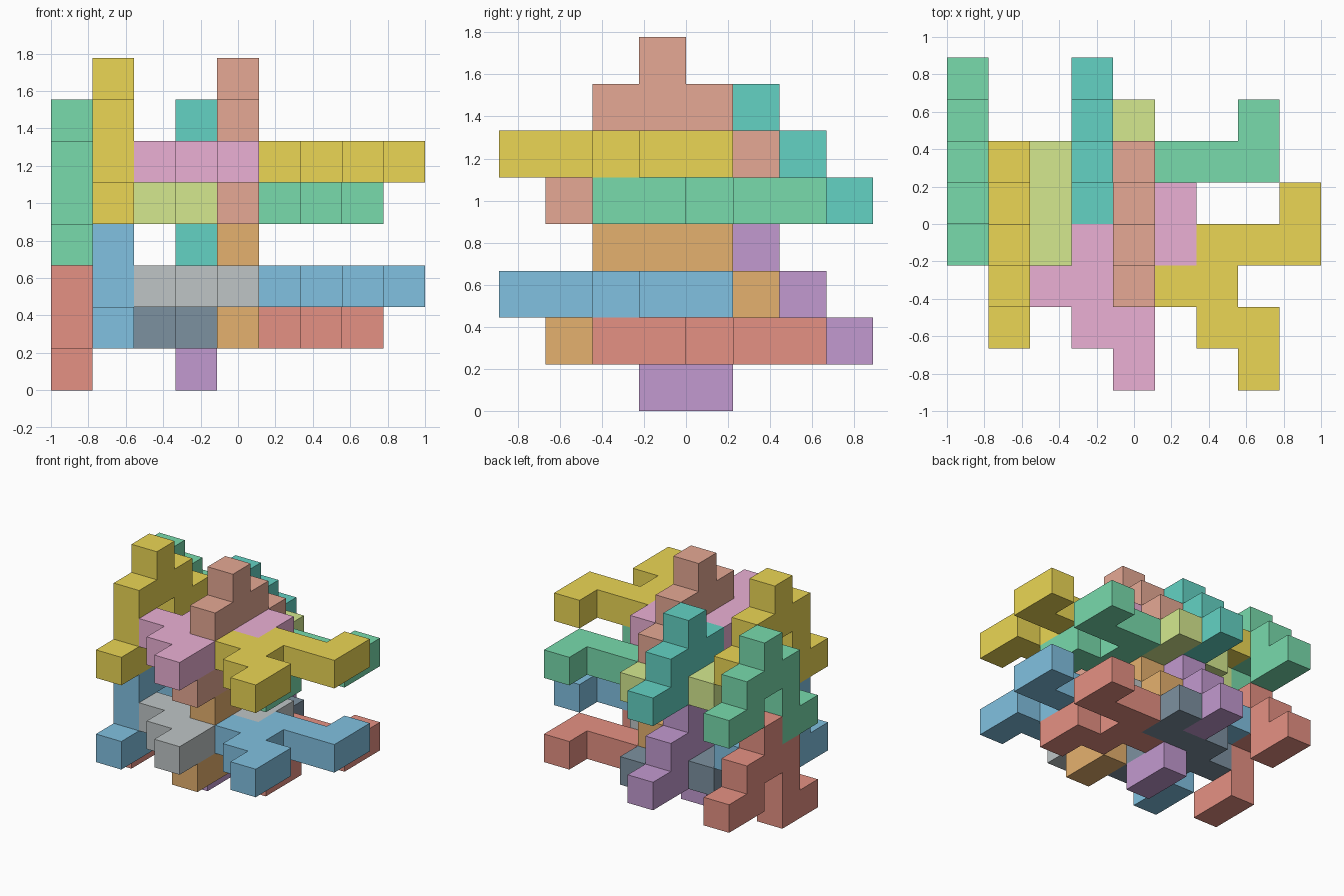
import bpy
import bmesh

if "Cube" in bpy.data.objects:
    bpy.data.objects.remove(bpy.data.objects["Cube"])

S = 2 / 9  # edge length of one cell

# Outline of the nine-cell hooked tile that every piece shares
TILE = [(0, 0), (2, 0), (2, 2), (3, 2), (3, 1), (5, 1), (5, 2), (4, 2),
        (4, 3), (3, 3), (3, 4), (2, 4), (2, 3), (1, 3), (1, 1), (0, 1)]

COLOURS = {
    "gold": "D4AC17", "green": "30B46A", "teal": "20A58C", "salmon": "CA654C",
    "lime": "A9D046", "pink": "D46FAA", "blue": "3888C0", "red": "C8483A",
    "purple": "8A52A0", "orange": "C87028", "grey": "848E90", "slate": "34485A",
}


def material(name):
    mat = bpy.data.materials.get(name)
    if mat is None:
        mat = bpy.data.materials.new(name)
        h = COLOURS[name]
        mat.diffuse_color = [int(h[i:i + 2], 16) / 255 for i in (0, 2, 4)] + [1]
        mat.use_nodes = True
        mat.node_tree.nodes["Principled BSDF"].inputs["Base Color"].default_value = mat.diffuse_color
    return mat


def tile(name, colour, points, push):
    """Extrude an outline given in cell units by the vector push."""
    bm = bmesh.new()

    def place(p):
        return ((p[0] - 4.5) * S, (p[1] - 4) * S, p[2] * S)

    face = bm.faces.new([bm.verts.new(place(p)) for p in points])
    ext = bmesh.ops.extrude_face_region(bm, geom=[face], use_keep_orig=True)
    moved = [v for v in ext["geom"] if isinstance(v, bmesh.types.BMVert)]
    bmesh.ops.translate(bm, verts=moved, vec=[c * S for c in push])
    bmesh.ops.recalc_face_normals(bm, faces=bm.faces)
    mesh = bpy.data.meshes.new(name)
    bm.to_mesh(mesh)
    bm.free()
    mesh.materials.append(material(colour))
    bpy.context.collection.objects.link(bpy.data.objects.new(name, mesh))


def upright(name, colour, x, y, z):
    tile(name, colour, [(x, y + u, z + v) for u, v in TILE], (1, 0, 0))


def flat(name, colour, x, y, z):
    tile(name, colour, [(x - v, y - u, z) for u, v in TILE], (0, 0, 1))


# Two identical interlocked layers, three cells apart in height
LAYERS = [
    ("lower", 0, "red blue purple orange grey blue slate red".split()),
    ("upper", 3, "green gold teal salmon pink gold lime green".split()),
]
for layer, z, c in LAYERS:
    # upright tiles
    upright(layer + "_upright_far_left", c[0], 0, 3, z)
    upright(layer + "_upright_left", c[1], 1, 1, z + 1)
    upright(layer + "_upright_middle_back", c[2], 3, 3, z)
    upright(layer + "_upright_middle_front", c[3], 4, 1, z + 1)
    # flat tiles threaded through the uprights
    flat(layer + "_flat_front_left", c[4], 6, 5, z + 2)
    flat(layer + "_flat_front_right", c[5], 9, 5, z + 2)
    flat(layer + "_flat_back_left", c[6], 5, 7, z + 1)
    flat(layer + "_flat_back_right", c[7], 8, 7, z + 1)
